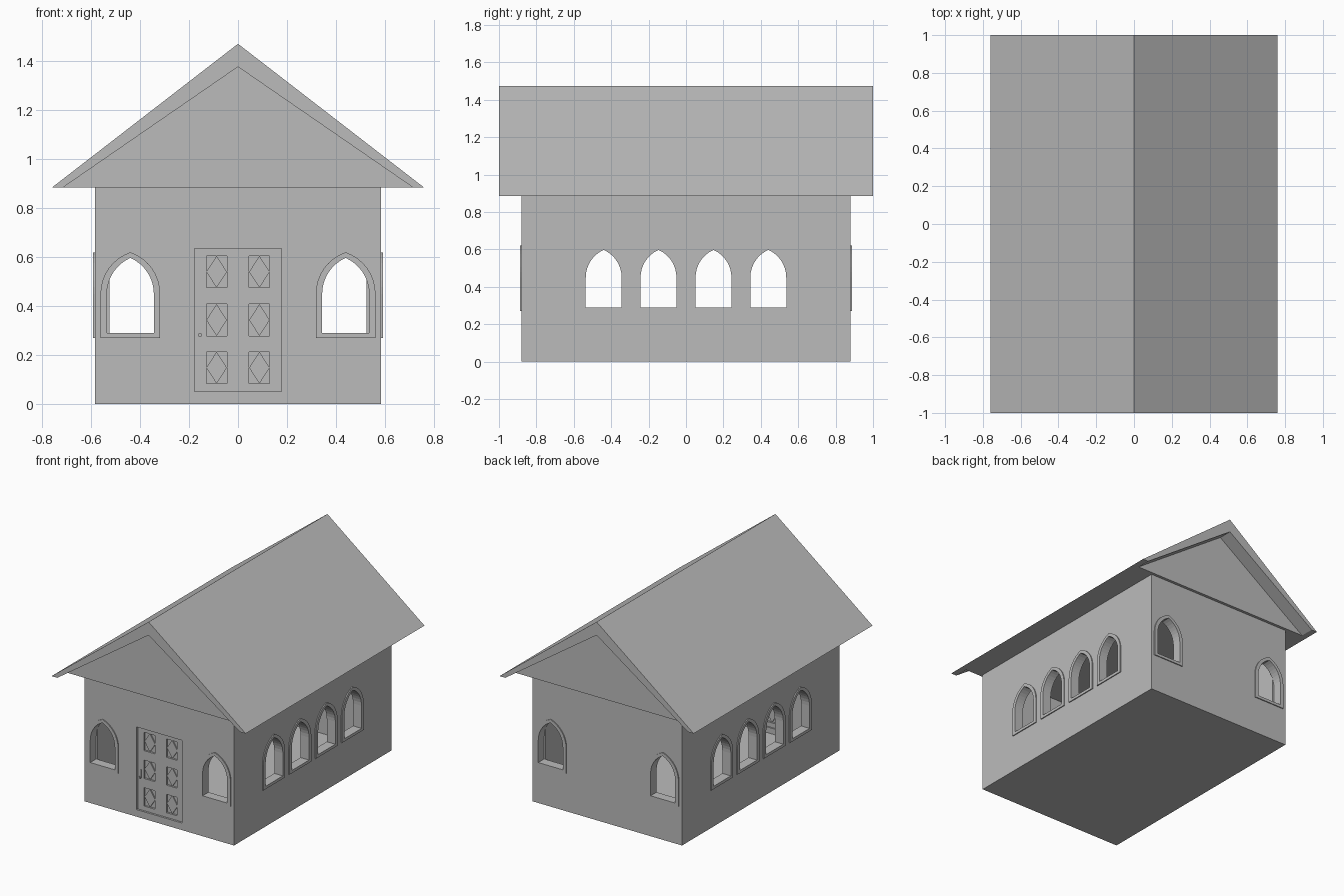
import bpy, bmesh, math
from mathutils import Matrix

cube = bpy.data.objects.get("Cube")
if cube:
    bpy.data.objects.remove(cube, do_unlink=True)

# House dimensions
HALF_W, HALF_L, WALL_H = 0.585, 0.88, 0.885
WALL = 0.06
TRIM = 0.007

grey = bpy.data.materials.new("plain_grey")
grey.use_nodes = True
grey.diffuse_color = (0.5, 0.5, 0.5, 1)
grey.node_tree.nodes["Principled BSDF"].inputs["Base Color"].default_value = (0.5, 0.5, 0.5, 1)


def rect(x0, x1, z0, z1):
    return [(x0, z0), (x1, z0), (x1, z1), (x0, z1)]


def arch(cx, half, bottom, spring, top, steps=8):
    """Pointed arch outline made of two arcs."""
    h = top - spring
    r = (half * half + h * h) / (2 * half)
    end = math.asin(h / r)
    arc = [(r * math.cos(end * i / steps) - r + half, spring + r * math.sin(end * i / steps))
           for i in range(steps + 1)]
    right = [(half, bottom)] + arc
    left = [(-x, z) for x, z in reversed(right[:-1])]
    return [(cx + x, z) for x, z in right + left]


def opening(cx):
    return arch(cx, 0.096, 0.29, 0.45, 0.597)


def trim_outline(cx):
    return arch(cx, 0.122, 0.27, 0.45, 0.62)


def slab(name, outlines, near, far, side=False):
    """Upright slab with holes, spanning near..far along y (or x if side)."""
    curve = bpy.data.curves.new(name, 'CURVE')
    curve.dimensions = '2D'
    curve.fill_mode = 'BOTH'
    curve.extrude = abs(far - near) / 2
    for pts in outlines:
        spline = curve.splines.new('POLY')
        spline.points.add(len(pts) - 1)
        for p, (x, z) in zip(spline.points, pts):
            p.co = (x, z, 0, 1)
        spline.use_cyclic_u = True
    temp = bpy.data.objects.new(name + "_outline", curve)
    bpy.context.collection.objects.link(temp)
    graph = bpy.context.evaluated_depsgraph_get()
    graph.update()
    mesh = bpy.data.meshes.new_from_object(temp.evaluated_get(graph))
    bpy.data.objects.remove(temp, do_unlink=True)
    bpy.data.curves.remove(curve)

    mid = (near + far) / 2
    turn = Matrix.Rotation(math.pi / 2, 4, 'X')
    if side:
        move = Matrix.Translation((mid, 0, 0)) @ Matrix.Rotation(math.pi / 2, 4, 'Z')
    else:
        move = Matrix.Translation((0, mid, 0))
    mesh.transform(move @ turn)

    bm = bmesh.new()
    bm.from_mesh(mesh)
    bmesh.ops.remove_doubles(bm, verts=bm.verts, dist=0.00005)
    bmesh.ops.recalc_face_normals(bm, faces=bm.faces)
    for f in bm.faces:
        f.smooth = False
    bm.to_mesh(mesh)
    bm.free()
    mesh.name = name
    mesh.materials.clear()
    mesh.materials.append(grey)
    ob = bpy.data.objects.new(name, mesh)
    bpy.context.collection.objects.link(ob)
    return ob


def box(name, x0, x1, y0, y1, z0, z1):
    return slab(name, [rect(x0, x1, z0, z1)], y0, y1)


# Window positions along the end walls and the long walls
end_windows = [-0.44, 0.44]
side_windows = [-0.44, -0.147, 0.147, 0.44]
door_hole = rect(-0.178, 0.178, 0.05, 0.635)

# End walls with window trims
for label, s in (("front", -1), ("back", 1)):
    holes = [opening(c) for c in end_windows] + ([door_hole] if s < 0 else [])
    slab(label + "_wall", [rect(-HALF_W, HALF_W, 0, WALL_H)] + holes,
         s * (HALF_L - WALL), s * HALF_L)
    for i, c in enumerate(end_windows):
        slab(f"{label}_window_trim_{i + 1}", [trim_outline(c), opening(c)],
             s * HALF_L, s * (HALF_L + TRIM))

# Long walls with window trims
inner = HALF_L - WALL
for label, s in (("left", 1), ("right", -1)):
    slab(label + "_wall", [rect(-inner, inner, 0, WALL_H)] + [opening(c) for c in side_windows],
         s * (HALF_W - WALL), s * HALF_W, side=True)
    for i, c in enumerate(side_windows):
        slab(f"{label}_window_trim_{i + 1}", [trim_outline(c), opening(c)],
             s * HALF_W, s * (HALF_W + TRIM), side=True)

# Floor
box("floor", WALL - HALF_W, HALF_W - WALL, -inner, inner, 0, 0.01)

# Roof shell and recessed gable block
slab("roof", [[(-0.76, WALL_H), (0, 1.472), (0.76, WALL_H),
               (0.715, WALL_H), (0, 1.378), (-0.715, WALL_H)]], -1, 1)
slab("gable", [[(-0.715, WALL_H), (0.715, WALL_H), (0, 1.378)]], -0.9, 0.9)

# Door frame with six sunken panels, each holding a raised diamond
DOOR_Y = -0.848
panels = [(cx, cz) for cx in (-0.0875, 0.0875) for cz in (0.148, 0.343, 0.54)]
PW, PH = 0.042, 0.065
slab("door", [door_hole] + [rect(x - PW, x + PW, z - PH, z + PH) for x, z in panels],
     DOOR_Y - 0.018, DOOR_Y + 0.018)
for i, (x, z) in enumerate(panels):
    slab(f"door_panel_{i + 1}", [rect(x - PW, x + PW, z - PH, z + PH)],
         DOOR_Y - 0.005, DOOR_Y + 0.005)
    slab(f"door_diamond_{i + 1}", [[(x - PW, z), (x, z - PH), (x + PW, z), (x, z + PH)]],
         DOOR_Y - 0.013, DOOR_Y + 0.013)

# Door handle
front = DOOR_Y - 0.018
box("handle_plate", -0.16, -0.15, front - 0.004, front, 0.275, 0.335)
box("handle_knob", -0.161, -0.149, front - 0.014, front - 0.004, 0.276, 0.288)
